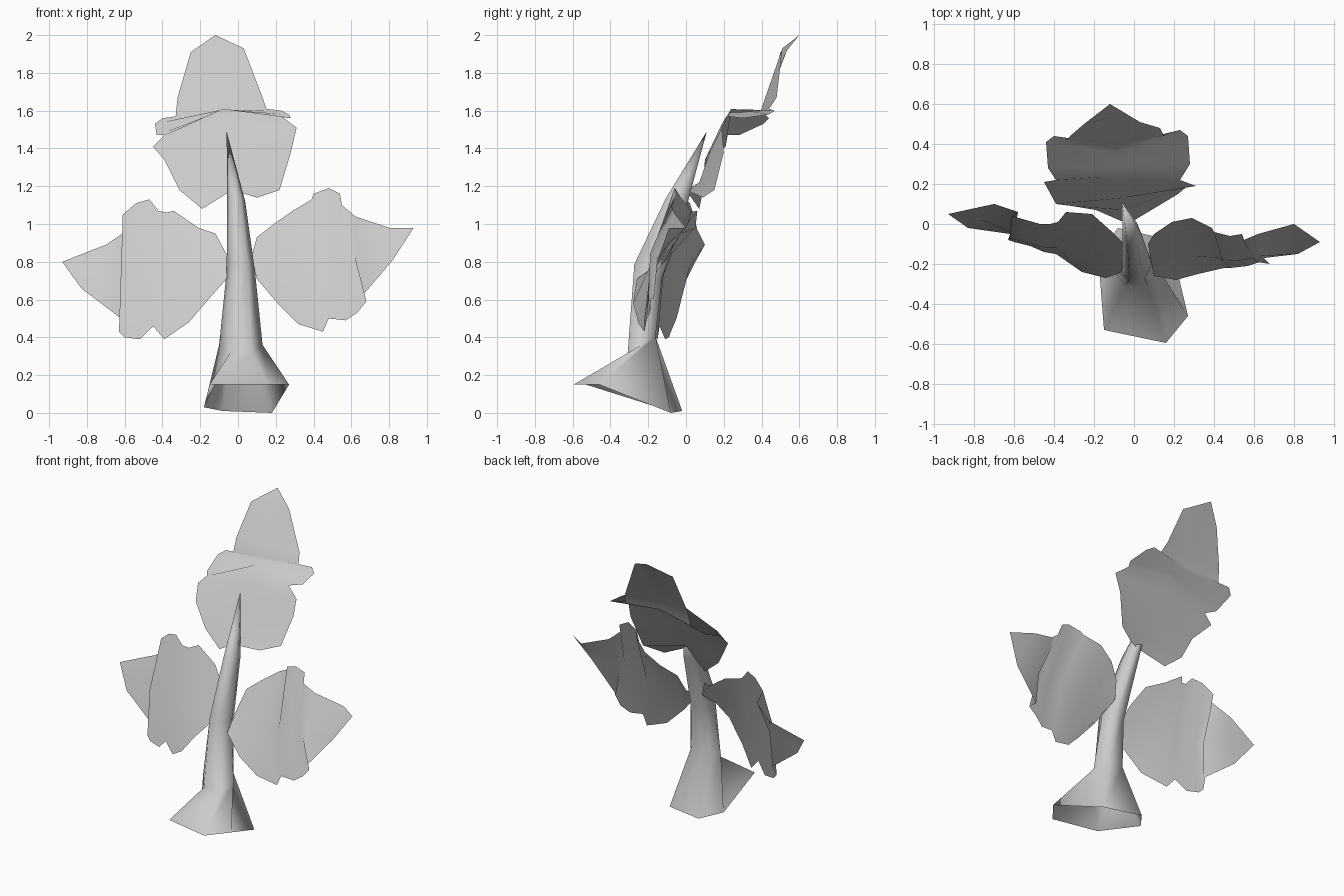
import bpy
import math
from mathutils import Vector

cube = bpy.data.objects.get("Cube")
if cube:
    bpy.data.objects.remove(cube, do_unlink=True)

# Single plain material
GREY = (0.6, 0.6, 0.6, 1.0)
material = bpy.data.materials.new("light_grey")
material.use_nodes = True
material.diffuse_color = GREY
material.node_tree.nodes["Principled BSDF"].inputs["Base Color"].default_value = GREY


def add_part(name, verts, faces):
    mesh = bpy.data.meshes.new(name)
    mesh.from_pydata([tuple(v) for v in verts], [], faces)
    mesh.materials.append(material)
    mesh.shade_smooth()
    part = bpy.data.objects.new(name, mesh)
    bpy.context.collection.objects.link(part)
    return part


def hundredths(point):
    return Vector(point) / 100


def soften(part):
    """Lean the shading of a crumpled sheet towards its overall direction."""
    mesh = part.data
    mean = sum((f.normal * f.area for f in mesh.polygons), Vector()).normalized()
    normals = [(v.normal + mean * 3).normalized() for v in mesh.vertices]
    mesh.normals_split_custom_set_from_vertices([tuple(n) for n in normals])


def leaf(name, base, rows, tip, bulges):
    """Sheet lofted from edge to edge across a midrib; rows run base to tip.
    Each bulge moves the midrib in depth and height."""
    verts = []
    for index, (row, bulge) in enumerate(zip(rows, bulges)):
        first, last = hundredths(row[:3]), hundredths(row[3:])
        middle = (first + last) / 2 + hundredths((0, *bulge))
        verts += [first, hundredths(base) if index == 0 else middle, last]
    faces = []
    for start in range(0, len(verts) - 3, 3):
        for side in (start, start + 1):
            faces.append((side, side + 1, side + 4, side + 3))
    end = len(verts)
    verts.append(hundredths(tip))
    faces += [(end - 3, end - 2, end), (end - 2, end - 1, end)]
    soften(add_part(name, verts, faces))


def stem_ring(centre, radius_x, radius_y, slope):
    """Six-sided ring whose height follows its depth."""
    ring = []
    for step in range(6):
        angle = math.radians(240 + 60 * step)
        x, y = radius_x * math.cos(angle), radius_y * math.sin(angle)
        ring.append(Vector(centre) + Vector((x, y, y * slope)))
    return ring


# Flared, tilted and open foot of the stem
foot = [hundredths(p) for p in (
    (-15, -53, 15), (16, -59.5, 15), (27, -46, 15),
    (18, -8, 0), (-8, -2, 1), (-18, -15, 3))]

# Stem leaning back to a point
rings = [
    foot,
    stem_ring((0.015, -0.235, 0.36), 0.115, 0.085, 0.6),
    stem_ring((0.015, -0.20, 0.75), 0.075, 0.085, -0.5),
    stem_ring((-0.01, -0.05, 1.12), 0.048, 0.065, -0.3),
]
stem_verts = [v for ring in rings for v in ring]
stem_faces = []
for level in range(len(rings) - 1):
    for i in range(6):
        a, b = level * 6 + i, level * 6 + (i + 1) % 6
        stem_faces.append((a, b, b + 6, a + 6))
peak = len(stem_verts)
stem_verts.append(Vector((-0.06, 0.11, 1.49)))
for i in range(6):
    stem_faces.append((peak - 6 + i, peak - 6 + (i + 1) % 6, peak))
add_part("stem", stem_verts, stem_faces)

# Top leaf, with a crest and a shelf before its raised tip
leaf("top_leaf", (-3, 0, 118), [
    (-19, 7, 108, 10, 9, 114),
    (-31, 9, 118, 22, 15, 118),
    (-39, 10, 134, 28, 20, 138),
    (-45, 21, 141, 31, 19, 151),
    (-39, 22, 147, 23, 22, 157),
    (-43, 28, 147, 28, 30, 156),
    (-44, 41, 153, 27, 44, 158),
    (-40, 44, 156, 23, 47, 160),
    (-33, 42, 157, 15, 44, 161),
    (-32, 44, 167, 13, 48, 167),
    (-25, 50, 191, 3, 51, 193),
], (-12, 60, 200), [
    (0, 0), (-5, 4), (-2, 3), (-1, 7), (2, 9), (0, 9),
    (-7, 5), (-6, 2), (-3, 2), (-4, 0), (3, 0)])

side_bulges = [(-5, 0)] * 9 + [(-2, 0)]

# Left leaf, upper edge then lower edge
leaf("left_leaf", (7, -10, 82), [
    (10, -5, 93, 10, -26, 71),
    (19, 1, 100, 21, -28, 58),
    (29, 3, 107, 32, -25, 47),
    (39, -2, 113, 45, -22, 43),
    (40, -4, 116, 48, -22, 50),
    (48, -6, 119, 57, -21, 49),
    (54, -5, 116, 63, -19, 53),
    (55, -8, 110, 68, -20, 59),
    (62, -5, 104, 65, -17, 61),
    (80, 0, 98, 82, -15, 81),
], (93, -9, 98), side_bulges)

# Right leaf, lower edge then upper edge
leaf("right_leaf", (-5, -10, 82), [
    (-6, -24, 71, -12, -3, 95),
    (-14, -27, 62, -21, 5, 98),
    (-26, -24, 48, -34, 6, 107),
    (-39, -15, 39, -38, 1, 106),
    (-45, -14, 46, -42, 0, 107),
    (-52, -11, 39, -47, 0, 113),
    (-60, -9, 40, -54, 2, 111),
    (-63, -8, 43, -61, 4, 105),
    (-62, -5, 50, -58, 6, 97),
    (-83, -2, 66, -70, 10, 89),
], (-93, 5, 80), side_bulges)
